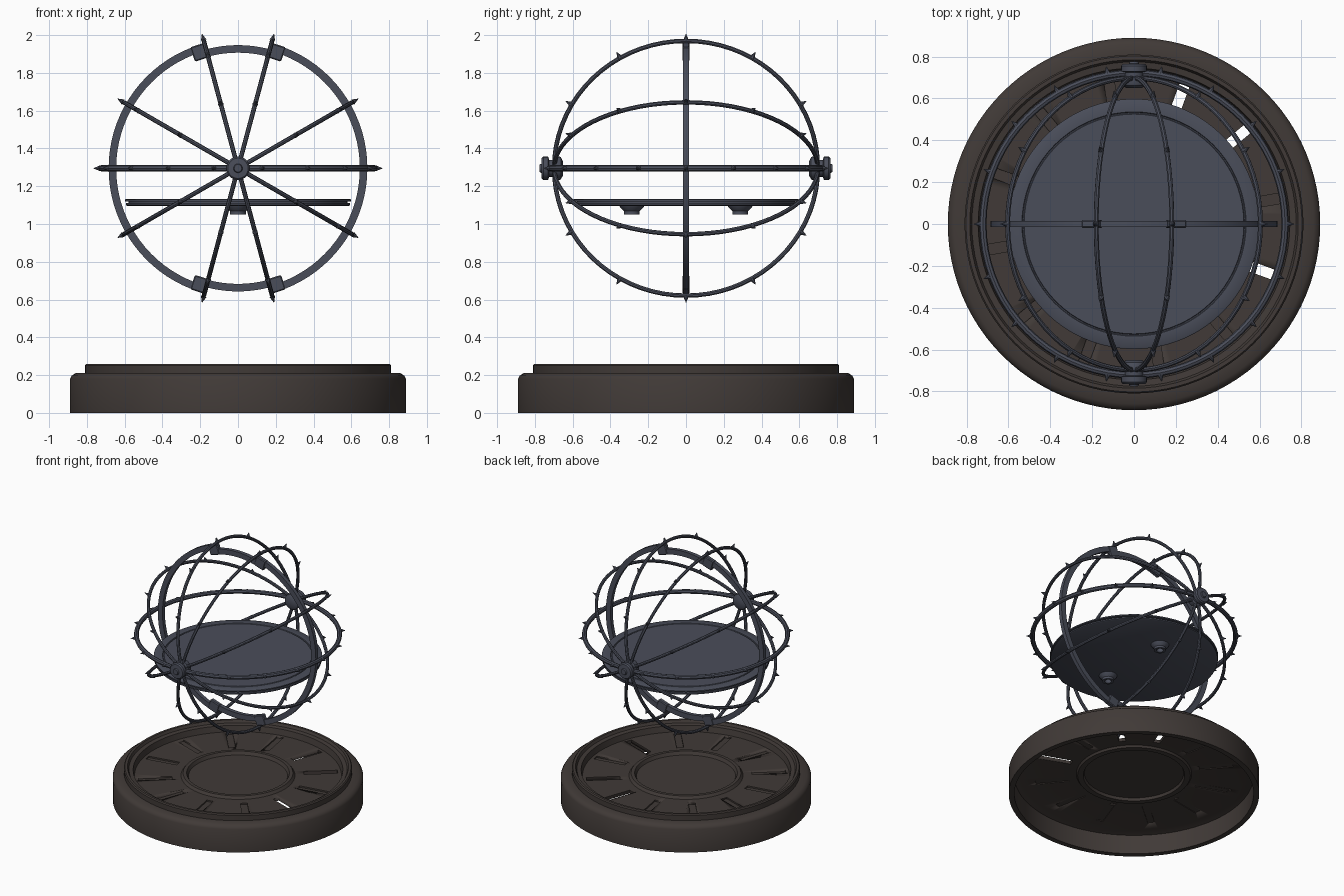
import bpy, bmesh
from math import sin, cos, pi, radians
from mathutils import Vector, Matrix

cube = bpy.data.objects.get("Cube")
if cube:
    bpy.data.objects.remove(cube)

CENTRE = Vector((0, 0, 1.295))
X, Y, Z = Vector((1, 0, 0)), Vector((0, 1, 0)), Vector((0, 0, 1))


def material(name, rgb):
    m = bpy.data.materials.new(name)
    m.use_nodes = True
    m.diffuse_color = (*rgb, 1)
    bsdf = m.node_tree.nodes["Principled BSDF"]
    bsdf.inputs["Base Color"].default_value = (*rgb, 1)
    bsdf.inputs["Roughness"].default_value = 0.7
    return m


IRON = material("blue grey iron", (0.068, 0.075, 0.102))
BROWN = material("dark brown", (0.052, 0.042, 0.038))


def finish(name, bm, mat):
    bmesh.ops.remove_doubles(bm, verts=bm.verts, dist=1e-5)
    bmesh.ops.recalc_face_normals(bm, faces=bm.faces)
    mesh = bpy.data.meshes.new(name)
    bm.to_mesh(mesh)
    bm.free()
    mesh.materials.append(mat)
    ob = bpy.data.objects.new(name, mesh)
    bpy.context.collection.objects.link(ob)
    bpy.ops.object.select_all(action="DESELECT")
    ob.select_set(True)
    bpy.context.view_layer.objects.active = ob
    bpy.ops.object.shade_smooth_by_angle(angle=radians(35))
    return ob


def lathe(name, profile, mat, steps=64, matrix=Matrix()):
    """Spin a (radius, height) profile about z, then place it."""
    bm = bmesh.new()
    verts = [bm.verts.new((r, 0, z)) for r, z in profile]
    edges = [bm.edges.new(p) for p in zip(verts, verts[1:])]
    bmesh.ops.spin(bm, geom=verts + edges, cent=(0, 0, 0), axis=Z,
                   angle=2 * pi, steps=steps, use_duplicate=False)
    bm.transform(matrix)
    return finish(name, bm, mat)


def sweep_arc(bm, u, v, radius, start, end, section, steps):
    """Sweep a (radial, sideways) section along an arc in the u-v plane."""
    side, rings = u.cross(v), []
    for i in range(steps + 1):
        a = radians(start + (end - start) * i / steps)
        out = u * cos(a) + v * sin(a)
        rings.append([bm.verts.new(CENTRE + out * (radius + r) + side * s)
                      for r, s in section])
    n = len(section)
    for a, b in zip(rings, rings[1:]):
        for k in range(n):
            bm.faces.new((a[k], a[(k + 1) % n], b[(k + 1) % n], b[k]))
    bm.faces.new(rings[0])
    bm.faces.new(rings[-1])


def box(bm, size, matrix):
    bmesh.ops.create_cube(bm, size=1, matrix=matrix @ Matrix.Diagonal((*size, 1)))


def polygon(radius, sides):
    return [(radius * cos(2 * pi * k / sides), radius * sin(2 * pi * k / sides))
            for k in range(sides)]


# Stepped hollow base with a sunken floor and a central ring
base = lathe("base", [
    (0, .185), (.352, .185), (.365, .21), (.39, .21), (.405, .19), (.735, .19),
    (.745, .235), (.775, .24), (.785, .26), (.803, .26), (.81, .252), (.81, .212),
    (.86, .21), (.88, .197), (.89, .18), (.89, 0), (.85, 0), (.85, .15), (.79, .165),
    (.41, .165), (.40, .15), (.36, .15), (.352, .17), (0, .17)], BROWN, 96)

# Radial slots in the floor, three of them open right through
bm, plates = bmesh.new(), bmesh.new()
for k in range(12):
    angle = 10 + 30 * k
    turn = Matrix.Rotation(radians(angle), 4, "Z")
    box(bm, (.24, .05, .1), turn @ Matrix.Translation((.59, 0, .18)))
    if angle not in (40, 70, 340):
        box(plates, (.25, .06, .009), turn @ Matrix.Translation((.59, 0, .1745)))
cutter = finish("slot_cutter", bm, BROWN)
cutter.hide_render = True
cutter.hide_set(True)
cut = base.modifiers.new("slots", "BOOLEAN")
cut.operation, cut.solver, cut.object = "DIFFERENCE", "EXACT", cutter
finish("slot_plates", plates, BROWN)

# Round platform with a grooved top and a split edge
lathe("platform", [
    (0, 1.133), (.525, 1.133), (.528, 1.128), (.533, 1.128), (.536, 1.133),
    (.592, 1.133), (.598, 1.129), (.598, 1.12), (.58, 1.118), (.58, 1.112),
    (.594, 1.11), (.594, 1.1), (.585, 1.095), (0, 1.095)], IRON, 72)

# Two hollow feet under the platform
for name, y in (("front_foot", -.287), ("back_foot", .287)):
    lathe(name, [(.066, 1.097), (.062, 1.088), (.042, 1.068), (.042, 1.05),
                 (.025, 1.05), (.02, 1.085), (0, 1.085)], IRON, 20,
          Matrix.Translation((0, y, 0)))

# Hubs where the cage bars meet
hub = [(0, .65), (.035, .65), (.058, .662), (.062, .67), (.062, .7), (.045, .705),
       (.045, .725), (.062, .73), (.062, .755), (.054, .764), (.024, .766),
       (.02, .776), (0, .776)]
for name, turn in (("front_hub", 90), ("back_hub", -90)):
    lathe(name, hub, IRON, 20,
          Matrix.Translation(CENTRE) @ Matrix.Rotation(radians(turn), 4, "X"))

# Cage of ten spiked half hoops running from hub to hub
for i, angle in enumerate((0, 30, 75, 105, 150, 180, 210, 255, 285, 330)):
    level = angle % 180 == 0
    radius, tube, gap = (.722, .017, 20) if level else (.698, .012, 30)
    d = X * cos(radians(angle)) + Z * sin(radians(angle))
    bm = bmesh.new()
    sweep_arc(bm, d, Y, radius, -90, 90, polygon(tube, 8), 36)
    for a in range(-90 + gap // 2 * (2 if not level else 1), 90, gap):
        out = d * cos(radians(a)) + Y * sin(radians(a))
        place = (Matrix.Translation(CENTRE + out * (radius + tube + .009))
                 @ out.to_track_quat("Z", "Y").to_matrix().to_4x4())
        bmesh.ops.create_cone(bm, cap_ends=True, segments=8, radius1=.015,
                              radius2=.001, depth=.034, matrix=place)
    finish(f"cage_bar_{i + 1}", bm, IRON)

# Inner upright hoop: wide side arcs, slightly smaller top and bottom arcs
flat = [(-.02, -.015), (.02, -.015), (.02, .015), (-.02, .015)]
for name, r, start, end in (("left_hoop_arc", .665, -73, 73), ("top_hoop_arc", .632, 73, 107),
                            ("right_hoop_arc", .665, 107, 253),
                            ("bottom_hoop_arc", .632, 253, 287)):
    bm = bmesh.new()
    sweep_arc(bm, X, Z, r, start, end, flat, 36 if r > .65 else 10)
    finish(name, bm, IRON)

# Brackets joining the hoop arcs
for i, angle in enumerate((72, 108, 252, 288)):
    bm = bmesh.new()
    box(bm, (.08, .036, .085), Matrix.Translation(CENTRE)
        @ Matrix.Rotation(radians(-angle), 4, "Y") @ Matrix.Translation((.647, 0, 0)))
    bmesh.ops.bevel(bm, geom=bm.edges[:], offset=.006, segments=1, affect="EDGES")
    finish(f"hoop_bracket_{i + 1}", bm, IRON)
